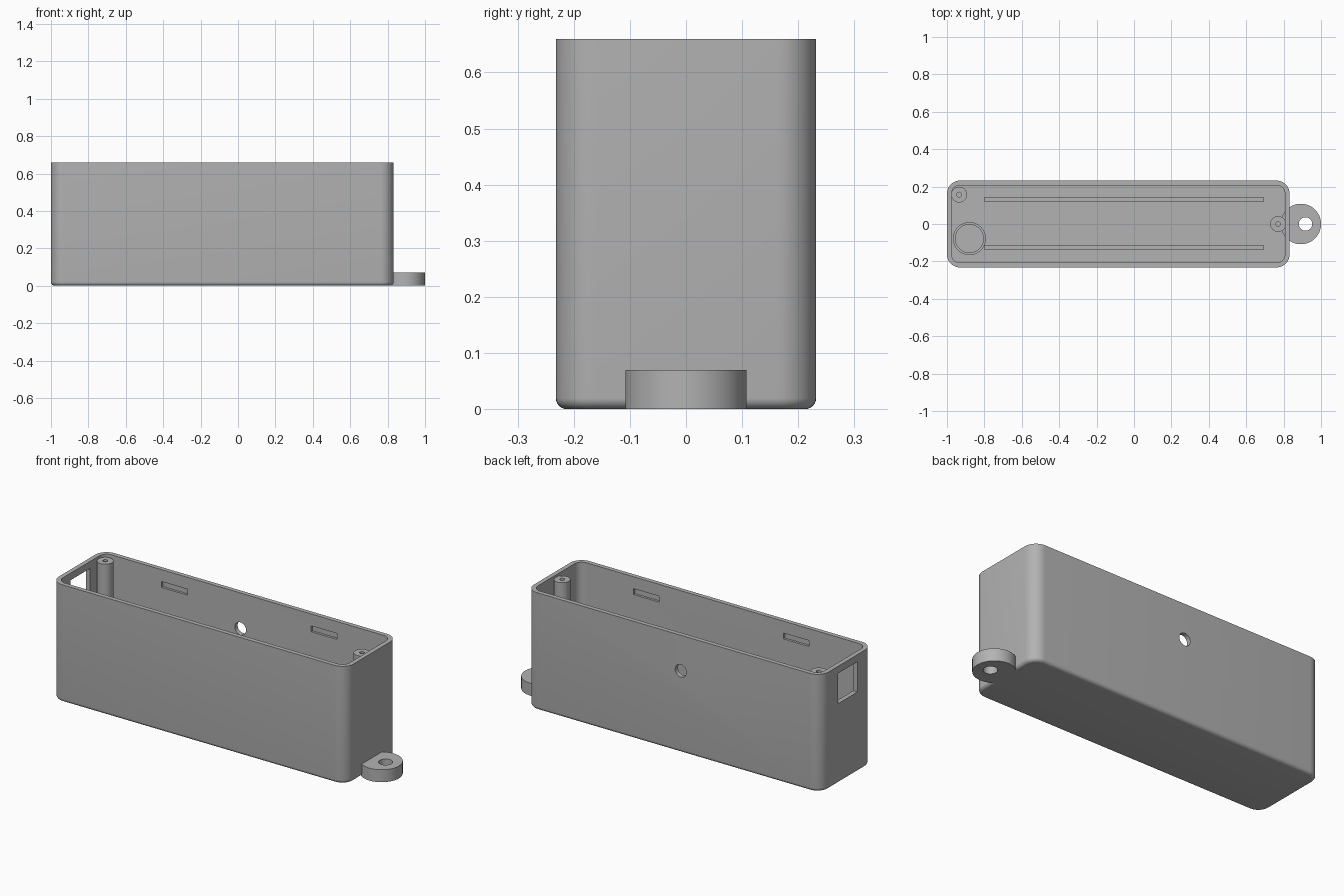
import bpy, bmesh, math
from mathutils import Matrix

if "Cube" in bpy.data.objects:
    bpy.data.objects.remove(bpy.data.objects["Cube"])

grey = bpy.data.materials.new("matte grey plastic")
grey.use_nodes = True
colour = (0.45, 0.45, 0.45, 1)
grey.diffuse_color = colour
grey.node_tree.nodes["Principled BSDF"].inputs["Base Color"].default_value = colour

X0, X1, HALF_Y, TOP = -1.0, 0.832, 0.232, 0.66
WALL, CORNER, FILLET = 0.025, 0.07, 0.02
FLOOR = 0.025


def make_object(name, bm):
    bmesh.ops.recalc_face_normals(bm, faces=bm.faces)
    mesh = bpy.data.meshes.new(name)
    bm.to_mesh(mesh)
    bm.free()
    mesh.materials.append(grey)
    obj = bpy.data.objects.new(name, mesh)
    bpy.context.collection.objects.link(obj)
    return obj


def box(name, x0, x1, y0, y1, z0, z1):
    bm = bmesh.new()
    size = Matrix.Diagonal((x1 - x0, y1 - y0, z1 - z0, 1))
    place = Matrix.Translation(((x0 + x1) / 2, (y0 + y1) / 2, (z0 + z1) / 2))
    bmesh.ops.create_cube(bm, size=1, matrix=place @ size)
    return make_object(name, bm)


def cylinder(name, centre, radius, depth, axis="Z", segments=48):
    bm = bmesh.new()
    turn = Matrix.Rotation(math.pi / 2, 4, "X") if axis == "Y" else Matrix()
    bmesh.ops.create_cone(bm, cap_ends=True, segments=segments, radius1=radius,
                          radius2=radius, depth=depth,
                          matrix=Matrix.Translation(centre) @ turn)
    return make_object(name, bm)


def rounded_ring(bm, inset, z, steps=10):
    """Loop of vertices round the rounded rectangle, moved in by inset."""
    ring = []
    r = CORNER - inset
    corners = [(X1, HALF_Y), (X0, HALF_Y), (X0, -HALF_Y), (X1, -HALF_Y)]
    for i, (cx, cy) in enumerate(corners):
        cx -= math.copysign(CORNER, cx)
        cy -= math.copysign(CORNER, cy)
        for k in range(steps + 1):
            a = math.pi / 2 * (i + k / steps)
            ring.append(bm.verts.new((cx + r * math.cos(a), cy + r * math.sin(a), z)))
    return ring


def tub(name):
    """Open box: filleted outside, up over the rim, down to the floor."""
    bm = bmesh.new()
    section = []
    for k in range(7):
        a = math.pi / 2 * k / 6
        section.append((FILLET * (1 - math.sin(a)), FILLET * (1 - math.cos(a))))
    section += [(0, TOP), (WALL, TOP), (WALL, FLOOR)]
    rings = [rounded_ring(bm, inset, z) for inset, z in section]
    for low, high in zip(rings, rings[1:]):
        for i in range(len(low)):
            j = (i + 1) % len(low)
            bm.faces.new((low[i], low[j], high[j], high[i]))
    bm.faces.new(rings[0])
    bm.faces.new(rings[-1])
    return make_object(name, bm)


def activate(obj):
    bpy.ops.object.select_all(action="DESELECT")
    obj.select_set(True)
    bpy.context.view_layer.objects.active = obj


def cut(obj, *cutters):
    for cutter in cutters:
        activate(obj)
        mod = obj.modifiers.new("cut", "BOOLEAN")
        mod.operation, mod.solver, mod.object = "DIFFERENCE", "EXACT", cutter
        bpy.ops.object.modifier_apply(modifier=mod.name)
        bpy.data.objects.remove(cutter)


# Case with end window, back hole and lid-catch recesses
case = tub("case_body")
cut(case,
    box("window_cutter", X0 - 0.1, X0 + 0.06, -0.092, 0.08, 0.45, 0.62),
    cylinder("back_hole_cutter", (-0.13, HALF_Y, 0.46), 0.035, 0.2, "Y"))
inner_y = HALF_Y - WALL
for x in (-0.54, 0.39):
    for side in (-1, 1):
        y0, y1 = sorted((side * (inner_y - 0.03), side * (inner_y + 0.013)))
        cut(case, box("catch_cutter", x - 0.08, x + 0.08, y0, y1, 0.56, 0.593))

# Mounting lug running through the end wall
lug = cylinder("mounting_lug", (0.892, 0, 0.035), 0.108, 0.07, segments=64)
cut(lug, cylinder("lug_hole_cutter", (0.917, 0, 0.035), 0.036, 0.2))

# Screw posts with blind pilot holes
parts = [case, lug]
post_top = TOP - 0.015
for name, x, y in (("corner_screw_post", -0.935, 0.157), ("end_screw_post", 0.77, 0)):
    low = FLOOR - 0.01
    post = cylinder(name, (x, y, (low + post_top) / 2), 0.042, post_top - low)
    cut(post, cylinder("pilot_cutter", (x, y, post_top), 0.013, 0.4, segments=24))
    parts.append(post)

# Floor rails and the round holder
for name, y in (("back_rail", 0.131), ("front_rail", -0.125)):
    parts.append(box(name, -0.8, 0.692, y - 0.014, y + 0.014, FLOOR - 0.01, FLOOR + 0.04))
holder = cylinder("round_holder", (-0.88, -0.078, FLOOR + 0.025), 0.088, 0.07, segments=64)
cut(holder, cylinder("holder_cutter", (-0.88, -0.078, FLOOR + 0.1), 0.075, 0.2, segments=64))
parts.append(holder)

for obj in parts:
    activate(obj)
    bpy.ops.object.shade_smooth_by_angle(angle=math.radians(30))
